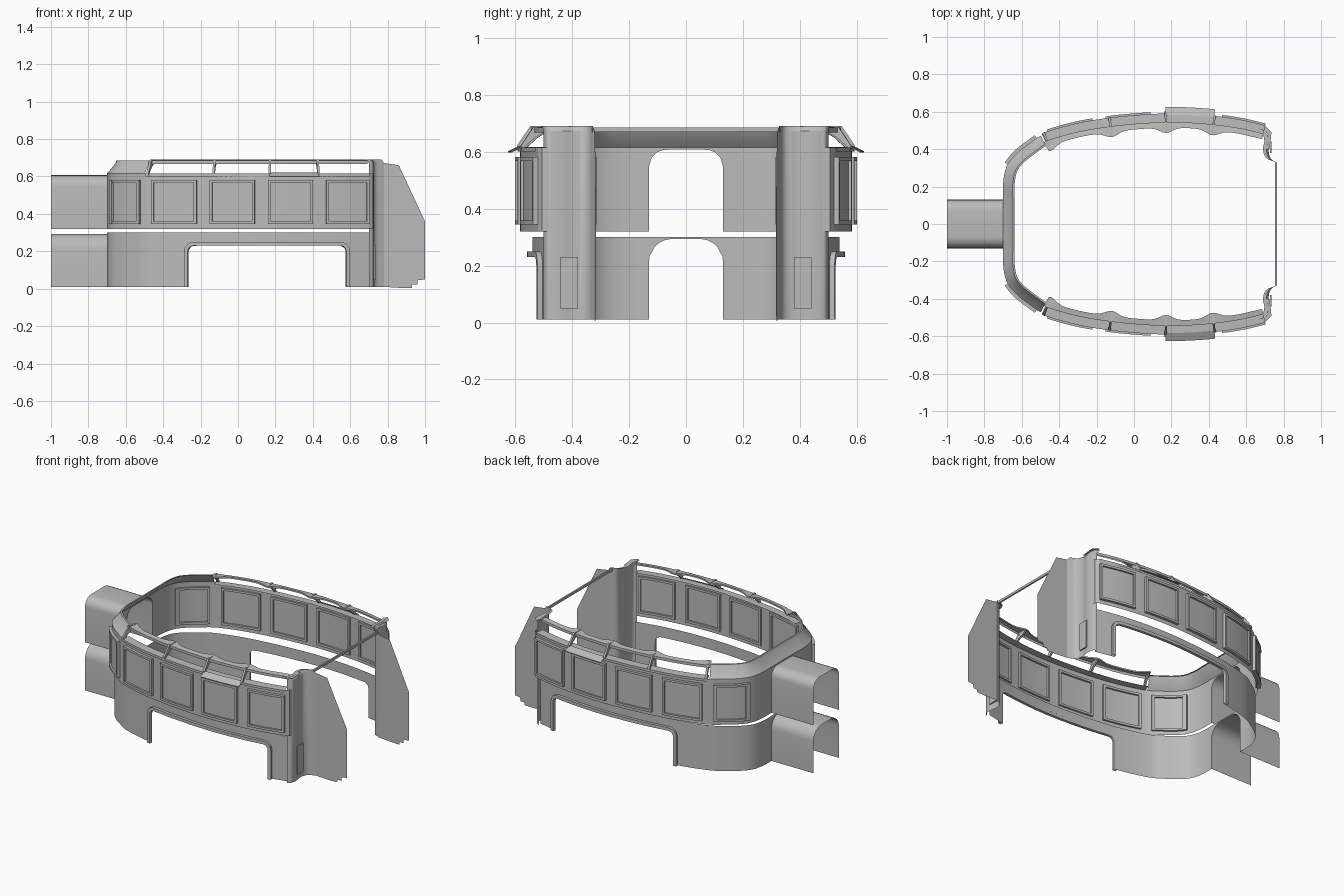
import bpy, bmesh, math
from mathutils import Vector

cube = bpy.data.objects.get("Cube")
if cube:
    bpy.data.objects.remove(cube)

grey = bpy.data.materials.new("plain grey")
grey.use_nodes = True
grey.diffuse_color = (0.5, 0.5, 0.5, 1)
grey.node_tree.nodes["Principled BSDF"].inputs["Base Color"].default_value = (0.5, 0.5, 0.5, 1)


def loft(name, rows, closed=False):
    """Skin equal-length rows of points, mirrored across the long axis."""
    bm = bmesh.new()
    grid = [[bm.verts.new(p) for p in row] for row in rows]
    n = len(rows[0])
    for a, b in zip(grid, grid[1:]):
        for i in range(n if closed else n - 1):
            j = (i + 1) % n
            bm.faces.new((a[i], b[i], b[j], a[j]))
    if closed:
        bm.faces.new(grid[0])
        bm.faces.new(grid[-1][::-1])
    bmesh.ops.recalc_face_normals(bm, faces=bm.faces)
    mesh = bpy.data.meshes.new(name)
    bm.to_mesh(mesh)
    bm.free()
    mesh.materials.append(grey)
    ob = bpy.data.objects.new(name, mesh)
    bpy.context.collection.objects.link(ob)
    mod = ob.modifiers.new("mirror", 'MIRROR')
    mod.use_axis = (False, True, False)
    bpy.ops.object.select_all(action='DESELECT')
    ob.select_set(True)
    bpy.context.view_layer.objects.active = ob
    bpy.ops.object.shade_smooth_by_angle(angle=math.radians(30))
    return ob


def spline(pts, steps=6):
    """Catmull-Rom curve through plan points."""
    v = [Vector(p) for p in pts]
    v = [2 * v[0] - v[1]] + v + [2 * v[-1] - v[-2]]
    out = []
    for a, b, c, d in zip(v, v[1:], v[2:], v[3:]):
        for k in range(steps):
            t = k / steps
            out.append(0.5 * (2 * b + (c - a) * t + (2 * a - 5 * b + 4 * c - d) * t * t
                              + (3 * b - a - 3 * c + d) * t ** 3))
    return out + [v[-2]]


def split(path, axis, value):
    """Put a tight pair of columns where an opening's jamb crosses the path."""
    out = [path[0]]
    for a, b in zip(path, path[1:]):
        if (a[axis] - value) * (b[axis] - value) < 0:
            t = (value - a[axis]) / (b[axis] - a[axis])
            out += [a.lerp(b, t - 0.002), a.lerp(b, t + 0.002)]
        out.append(b)
    return out


def arch(d, top, r, base):
    """Height of a round-cornered opening at distance d inside its jamb."""
    if d < 0:
        return base
    return top - r + math.sqrt(r * r - max(r - d, 0) ** 2)


# Plan of the outer wall, from the rear centre round to the stage side
plan = spline([(-0.70, 0), (-0.70, 0.12), (-0.70, 0.22), (-0.68, 0.31), (-0.63, 0.375),
               (-0.56, 0.43), (-0.48, 0.48), (-0.31, 0.53), (-0.13, 0.56), (0.02, 0.575),
               (0.17, 0.583), (0.30, 0.58), (0.43, 0.57), (0.57, 0.55), (0.70, 0.52)])


def at(x):
    """Plan point and outward normal at a given x."""
    for a, b in zip(plan, plan[1:]):
        if a.x <= x <= b.x and b.x - a.x > 1e-6:
            d = (b - a).normalized()
            return a.lerp(b, (x - a.x) / (b.x - a.x)), Vector((-d.y, d.x))
    d = (plan[-1] - plan[-2]).normalized()
    return plan[-1], Vector((-d.y, d.x))


def place(x, off, z, scale=1):
    p, n = at(x)
    p = p + n * off
    return (p.x, p.y * scale, z)


def span(x0, x1, n):
    return [x0 + (x1 - x0) * i / n for i in range(n + 1)]


def slab(name, x0, x1, section, n=8):
    """Sweep a closed (offset, z) section along the wall."""
    return loft(name, [[place(x, o, z) for o, z in section] for x in span(x0, x1, n)], True)


def rect(o0, o1, z0, z1):
    return [(o0, z0), (o1, z0), (o1, z1), (o0, z1)]


LOW = 0.925            # lower storey is slightly narrower
LEFT, RIGHT = -0.265, 0.575
DOOR = 0.13

# Lower wall with the rear archway and the wide side opening
low = [Vector((p.x, p.y * LOW)) for p in plan]
low = split(split(split(low, 1, DOOR), 0, LEFT), 0, RIGHT)


def low_base(p):
    if p.x < -0.69 and p.y < DOOR:
        return arch(DOOR - p.y, 0.293, 0.08, 0.01)
    return arch(min(p.x - LEFT, RIGHT - p.x), 0.23, 0.03, 0.01)


loft("lower_wall", [[(p.x, p.y, low_base(p)), (p.x, p.y, 0.30)] for p in low])


# Raised rim round the side opening
def opening(m):
    l, r, top, rad = LEFT - m, RIGHT + m, 0.23 + m, 0.03 + m
    arc = [(math.cos(a), math.sin(a)) for a in span(0, math.pi / 2, 5)]
    pts = [(l, 0.01)] + [(l + rad - rad * c, top - rad + rad * s) for c, s in arc]
    pts += [(x, top) for x in span(l + rad, r - rad, 24)[1:-1]]
    pts += [(r - rad + rad * c, top - rad + rad * s) for c, s in arc[::-1]]
    return pts + [(r, 0.01)]


loft("opening_rim", [[place(x, o, z, LOW) for x, z in opening(m)]
                     for m, o in ((0, 0), (0, 0.02), (0.02, 0.02), (0.02, 0))])

# Upper wall with the rear archway
up = split(plan, 1, DOOR)
loft("upper_wall", [[(p.x, p.y, arch(DOOR - p.y, 0.607, 0.06, 0.32) if p.x < -0.69 else 0.32),
                     (p.x, p.y, 0.615)] for p in up])

# Rear tunnels, open underneath
for name, base, top, r in (("lower_tunnel", 0.01, 0.293, 0.08), ("upper_tunnel", 0.32, 0.607, 0.06)):
    prof = [(DOOR, base)] + [(DOOR - r + r * math.cos(a), top - r + r * math.sin(a))
                             for a in span(0, math.pi / 2, 6)] + [(0, top)]
    loft(name, [[(x, y, z) for y, z in prof] for x in (-1.0, -0.70)])

# Framed wall panels, raised inside and out
for i, (x0, x1) in enumerate(((-0.675, -0.52), (-0.46, -0.22), (-0.15, 0.09), (0.16, 0.40), (0.47, 0.70))):
    w = 0.014
    for side, o0, o1 in (("outer", 0, 0.018), ("inner", -0.012, 0)):
        label = f"{side}_panel_{i + 1}_"
        slab(label + "sill", x0, x1, rect(o0, o1, 0.345, 0.345 + w))
        slab(label + "head", x0, x1, rect(o0, o1, 0.582 - w, 0.582))
        slab(label + "jamb_a", x0, x0 + w, rect(o0, o1, 0.345, 0.582), 1)
        slab(label + "jamb_b", x1 - w, x1, rect(o0, o1, 0.345, 0.582), 1)
    slab(f"panel_{i + 1}_field", x0 + w, x1 - w, rect(0, 0.007, 0.359, 0.568))

# Ledge under the side clerestory
loft("clerestory_ledge", [[place(x, o, z) for o, z in ((0.008, 0.60), (0.008, 0.615), (-0.045, 0.617))]
                          for x in span(-0.49, 0.70, 50)])

# Sloping rear roof band
rear = [p for p in plan if p.x < -0.485]


def inset(p, i, path, off):
    a, b = path[max(i - 1, 0)], path[min(i + 1, len(path) - 1)]
    d = (b - a).normalized()
    return p + Vector((-d.y, d.x)) * off


def band(name, path, section):
    rows = []
    for i, p in enumerate(path):
        row = [(inset(p, i, path, o), z) for o, z in section]
        rows.append([(q.x, q.y if i else 0, z) for q, z in row])
    return loft(name, rows)


band("rear_roof_band", rear, [(0, 0.615), (-0.012, 0.628), (-0.045, 0.67), (-0.052, 0.685), (-0.062, 0.685)])

# Top ring with a wavy inner edge, resting on the posts
posts = (-0.48, -0.13, 0.17, 0.43)


def wave(x):
    return -0.068 - 0.028 * max(math.exp(-((x - c) / 0.05) ** 2) for c in posts)


loft("top_ring", [[place(x, o, z) for o, z in
                   ((-0.038, 0.668), (-0.038, 0.685), (wave(x), 0.69), (wave(x), 0.68))]
                  for x in span(-0.50, 0.70, 90)])
for i, x in enumerate(posts):
    slab(f"post_{i + 1}", x - 0.006, x + 0.006,
         [(0.01, 0.605), (0.01, 0.622), (-0.036, 0.69), (-0.09, 0.69), (-0.075, 0.67), (-0.04, 0.65)], 1)
slab("open_flap", 0.17, 0.43, [(0, 0.618), (0.042, 0.597), (0.043, 0.601), (0, 0.622)])

# Stage side wall, curving round to the end fin
turn = spline([(0.70, 0.50), (0.722, 0.485), (0.728, 0.44), (0.72, 0.39), (0.735, 0.345), (0.78, 0.322)])
loft("stage_side_wall", [[(p.x, p.y, 0.01), (p.x, p.y, 0.672), (p.x - 0.012, p.y + 0.005, 0.69),
                          (p.x - 0.03, p.y + 0.01, 0.69)] for p in turn])
loft("upper_wall_return", [[(0.70, 0.52, z), (0.722, 0.505, z), (0.724, 0.47, z)] for z in (0.32, 0.615)])
loft("ring_return", [[(0.69, 0.485, z), (0.70, 0.43, z), (0.71, 0.40, z)] for z in (0.69,)] +
     [[(0.70, 0.525, 0.688), (0.735, 0.49, 0.688), (0.725, 0.40, 0.688)]])

# Stage door plate
loft("stage_door", [[(x, y, z) for y, z in ((0.38, 0.05), (0.44, 0.05), (0.44, 0.23), (0.38, 0.23))]
                    for x in (0.726, 0.734)], True)

# End fin with a sloping top and stepped foot
fin = [(0.78, 0.01, 0.672), (0.86, 0.005, 0.66), (0.93, 0.005, 0.51),
       (0.931, 0.022, 0.508), (0.96, 0.022, 0.445), (0.961, 0.045, 0.443), (1.0, 0.05, 0.36)]
loft("end_fin", [[(x, 0.322 - 0.03 * (x - 0.78), z) for x, *zs in fin for z in (zs[k],)] for k in (0, 1)])

# Tie beam over the stage opening
loft("tie_beam", [[(x, y, z) for x, z in ((0.755, 0.67), (0.765, 0.67), (0.765, 0.685), (0.755, 0.685))]
                  for y in (0, 0.33)], True)
